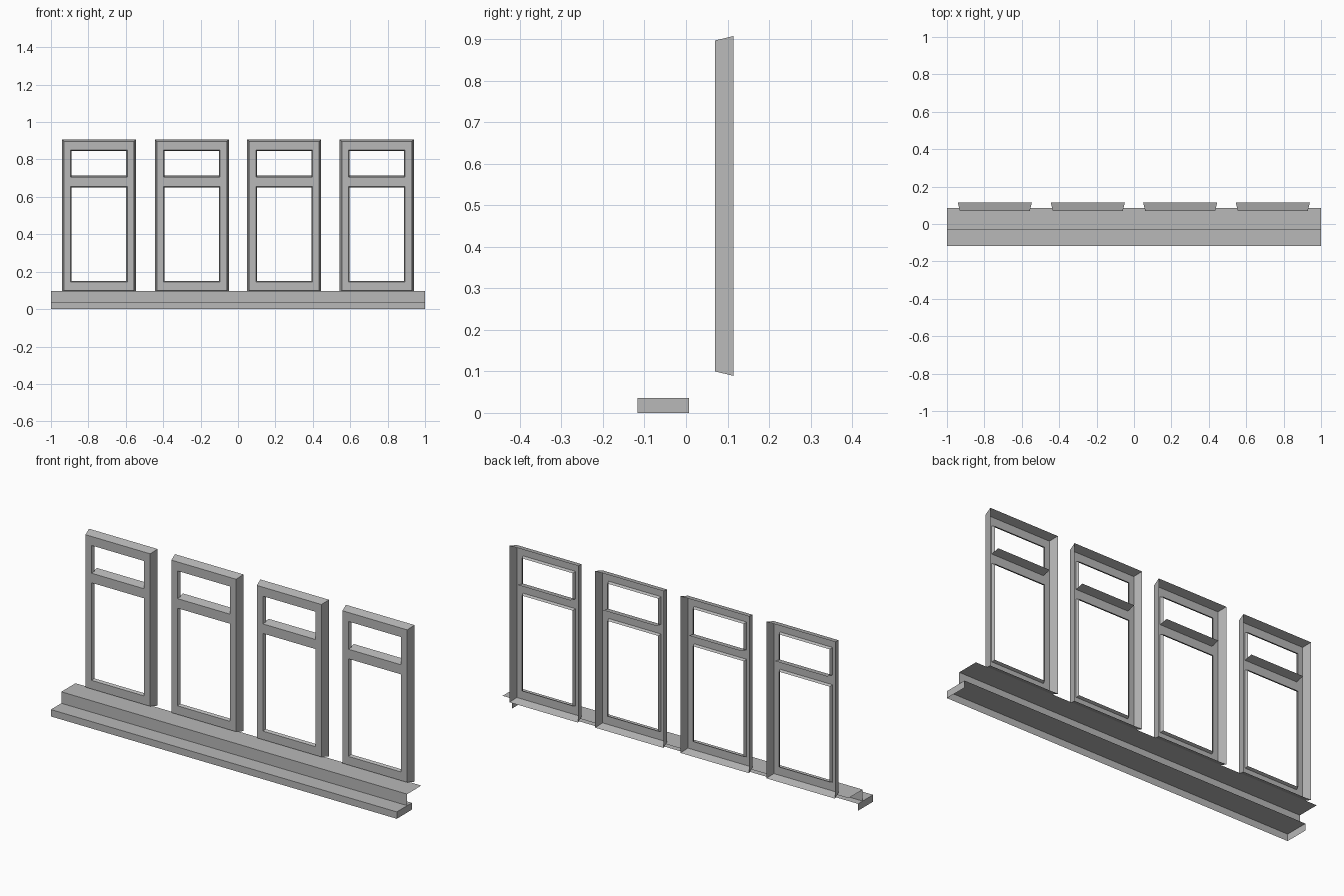
import bpy, bmesh
from mathutils import Vector

cube = bpy.data.objects.get("Cube")
if cube:
    bpy.data.objects.remove(cube, do_unlink=True)

# One plain grey for everything
grey = bpy.data.materials.new("plain_grey")
grey.use_nodes = True
colour = (0.48, 0.48, 0.48, 1)
grey.diffuse_color = colour
grey.node_tree.nodes["Principled BSDF"].inputs["Base Color"].default_value = colour


def face(bm, *points):
    bm.faces.new([bm.verts.new(p) for p in points])


def make_object(name, bm):
    """Weld the shell, face it towards the front and top, and link it."""
    bmesh.ops.remove_doubles(bm, verts=bm.verts, dist=0.0005)
    bmesh.ops.recalc_face_normals(bm, faces=bm.faces)
    outward = Vector((0, -1, 1))
    if sum(f.normal.dot(outward) * f.calc_area() for f in bm.faces) < 0:
        bmesh.ops.reverse_faces(bm, faces=bm.faces)
    mesh = bpy.data.meshes.new(name)
    bm.to_mesh(mesh)
    bm.free()
    mesh.materials.append(grey)
    obj = bpy.data.objects.new(name, mesh)
    bpy.context.collection.objects.link(obj)
    return obj


def ring(rect, y, grow):
    """Corners of an x-z rectangle at depth y, grown by an amount."""
    x0, x1, z0, z1 = rect
    x0, x1, z0, z1 = x0 - grow, x1 + grow, z0 - grow, z1 + grow
    return [(x0, y, z0), (x1, y, z0), (x1, y, z1), (x0, y, z1)]


def splayed_sides(bm, rect, depth, grow, skip=()):
    """Sloping walls from the front plane back to a larger or smaller ring."""
    a, b = ring(rect, FRONT, 0), ring(rect, FRONT + depth, grow)
    for i in range(4):
        if i not in skip:
            j = (i + 1) % 4
            face(bm, a[i], a[j], b[j], b[i])


FRONT, DEPTH = 0.07, 0.045
XS = [-0.187, -0.152, 0.152, 0.187]
ZS = [0.10, 0.145, 0.655, 0.705, 0.85, 0.897]


def window(number, centre):
    # Front face with two openings
    bm = bmesh.new()
    for i in range(3):
        for k in range(5):
            if i == 1 and k in (1, 3):
                continue
            face(bm, *ring((XS[i], XS[i + 1], ZS[k], ZS[k + 1]), FRONT, 0))
    # Outer walls and short reveals round the openings
    splayed_sides(bm, (XS[0], XS[3], ZS[0], ZS[5]), DEPTH, 0.011)
    splayed_sides(bm, (XS[1], XS[2], ZS[1], ZS[2]), 0.015, -0.006)
    splayed_sides(bm, (XS[1], XS[2], ZS[3], ZS[4]), 0.015, -0.006, skip=(0,))
    make_object(f"window_frame_{number}", bm).location.x = centre

    # Sloping ledge on the crossbar
    bm = bmesh.new()
    back, top = FRONT + DEPTH, ZS[3] + 0.01
    face(bm, (XS[1], FRONT, ZS[3]), (XS[2], FRONT, ZS[3]),
         (XS[2], back, top), (XS[1], back, top))
    make_object(f"crossbar_ledge_{number}", bm).location.x = centre


for number, centre in enumerate((-0.744, -0.247, 0.247, 0.742), 1):
    window(number, centre)


def sheet(name, profile, caps=False):
    """Sweep a y-z profile along the full width."""
    bm = bmesh.new()
    for (y0, z0), (y1, z1) in zip(profile, profile[1:]):
        face(bm, (-1, y0, z0), (1, y0, z0), (1, y1, z1), (-1, y1, z1))
    if caps:
        (y0, z0), (y1, z1) = profile[0], profile[-1]
        for x in (-1, 1):
            face(bm, (x, y0, z0), (x, y1, z0), (x, y1, z1), (x, y0, z1))
    make_object(name, bm)


# Hollow lower step, then the riser and sill above it
sheet("lower_step", [(-0.117, 0), (-0.117, 0.036), (0.007, 0.036)], caps=True)
sheet("upper_sill", [(-0.031, 0.036), (-0.031, 0.096), (0.086, 0.096)])
